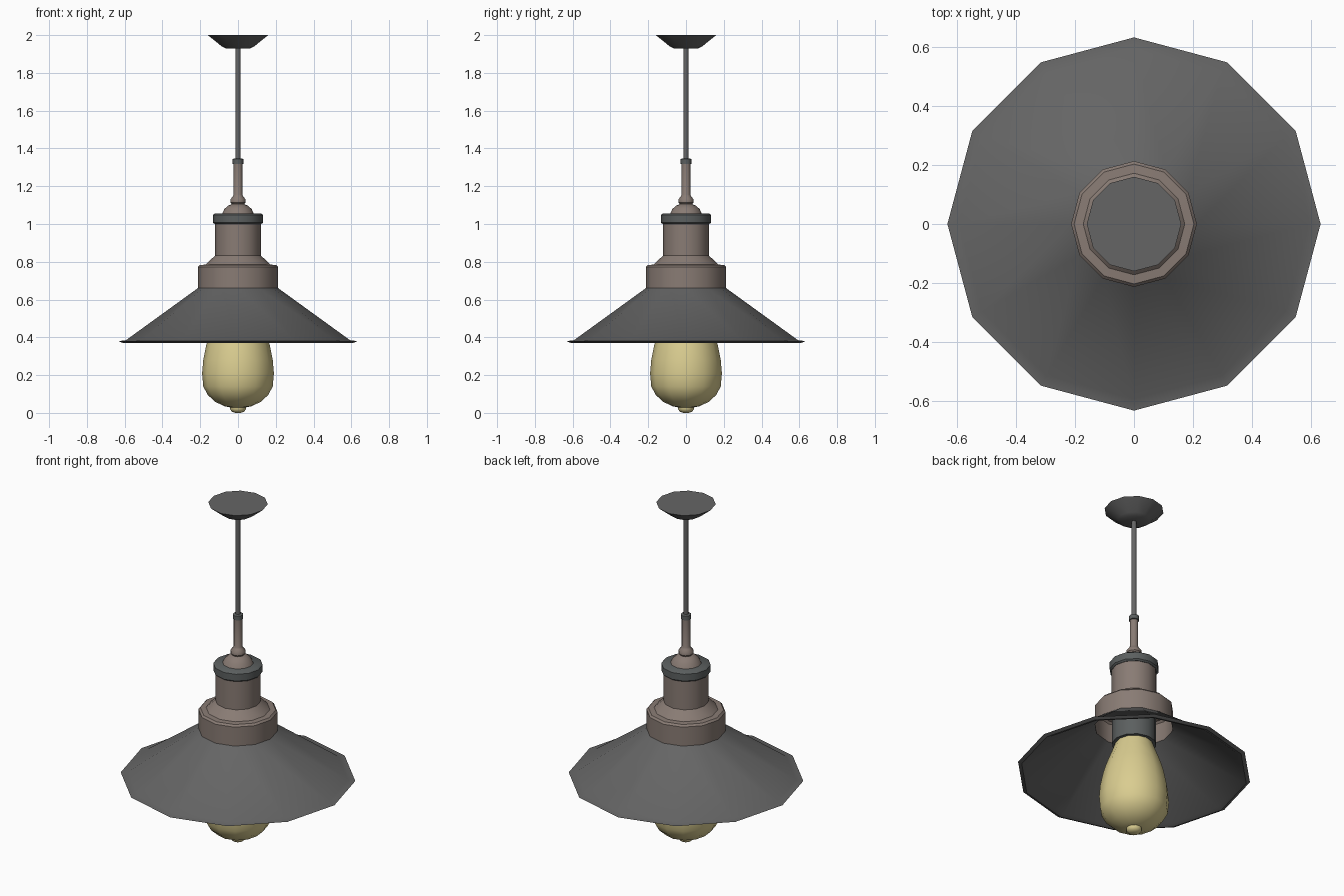
import bpy, bmesh, math

if "Cube" in bpy.data.objects:
    bpy.data.objects.remove(bpy.data.objects["Cube"])

SIDES = 12


def material(name, rgb):
    m = bpy.data.materials.new(name)
    m.diffuse_color = (*rgb, 1)
    m.use_nodes = True
    m.node_tree.nodes["Principled BSDF"].inputs["Base Color"].default_value = m.diffuse_color
    return m


DARK = material("dark grey metal", (0.13, 0.13, 0.13))
COLLAR = material("charcoal collar", (0.105, 0.115, 0.115))
BROWN = material("brown bronze", (0.25, 0.20, 0.175))
GLASS = material("amber glass", (0.70, 0.61, 0.28))


def lathe(name, profile, mat, cap_top=False, cap_bottom=False, angle=40):
    """Spin (radius, z) pairs, listed from top to bottom, around z."""
    bm = bmesh.new()
    rings = []
    for r, z in profile:
        rings.append([bm.verts.new((r * math.cos(i * math.tau / SIDES),
                                    r * math.sin(i * math.tau / SIDES), z))
                      for i in range(SIDES)])
    for a, b in zip(rings, rings[1:]):
        for i in range(SIDES):
            j = (i + 1) % SIDES
            bm.faces.new((a[i], b[i], b[j], a[j]))
    if cap_top:
        bm.faces.new(rings[0])
    if cap_bottom:
        bm.faces.new(rings[-1][::-1])
    me = bpy.data.meshes.new(name)
    bm.to_mesh(me)
    bm.free()
    me.materials.append(mat)
    ob = bpy.data.objects.new(name, me)
    bpy.context.collection.objects.link(ob)
    bpy.ops.object.select_all(action='DESELECT')
    ob.select_set(True)
    bpy.context.view_layer.objects.active = ob
    bpy.ops.object.shade_smooth_by_angle(angle=math.radians(angle))
    return ob


# Ceiling mount and hanging rod
lathe("ceiling_canopy", [(0.16, 2.0), (0.088, 1.942), (0.065, 1.93)], DARK, True, True)
lathe("hanging_rod", [(0.014, 1.935), (0.014, 1.34)], DARK)

# Stem with its cap, bead and dome
lathe("stem_cap", [(0.022, 1.347), (0.028, 1.343), (0.028, 1.318), (0.022, 1.316)],
      COLLAR, True, True)
lathe("stem", [(0.023, 1.32), (0.023, 1.155), (0.028, 1.145), (0.041, 1.13),
               (0.041, 1.115), (0.032, 1.105), (0.05, 1.098), (0.072, 1.08),
               (0.086, 1.05)], BROWN)

# Socket collar and housing, hollow at the bottom
lathe("socket_collar", [(0.122, 1.056), (0.133, 1.048), (0.133, 1.008), (0.124, 1.0)],
      COLLAR, True, True)
lathe("socket_housing", [(0.122, 1.003), (0.122, 0.832), (0.135, 0.82), (0.172, 0.785),
                         (0.203, 0.783), (0.213, 0.772), (0.213, 0.66)], BROWN)

# Shade with flared lip
lathe("lamp_shade", [(0.213, 0.66), (0.593, 0.385), (0.632, 0.38),
                     (0.612, 0.371), (0.588, 0.38), (0.212, 0.655)], DARK)

# Bulb holder, bulb and glass tip
lathe("bulb_holder", [(0.12, 0.84), (0.12, 0.55)], COLLAR, True, True)
lathe("bulb", [(0.098, 0.56), (0.12, 0.50), (0.15, 0.42), (0.168, 0.36), (0.184, 0.28),
               (0.19, 0.21), (0.184, 0.14), (0.16, 0.095), (0.12, 0.058), (0.07, 0.035),
               (0.03, 0.027)], GLASS, True, True, 60)
lathe("bulb_tip", [(0.042, 0.034), (0.042, 0.018), (0.03, 0.005), (0.012, 0.0)],
      GLASS, False, True, 60)
